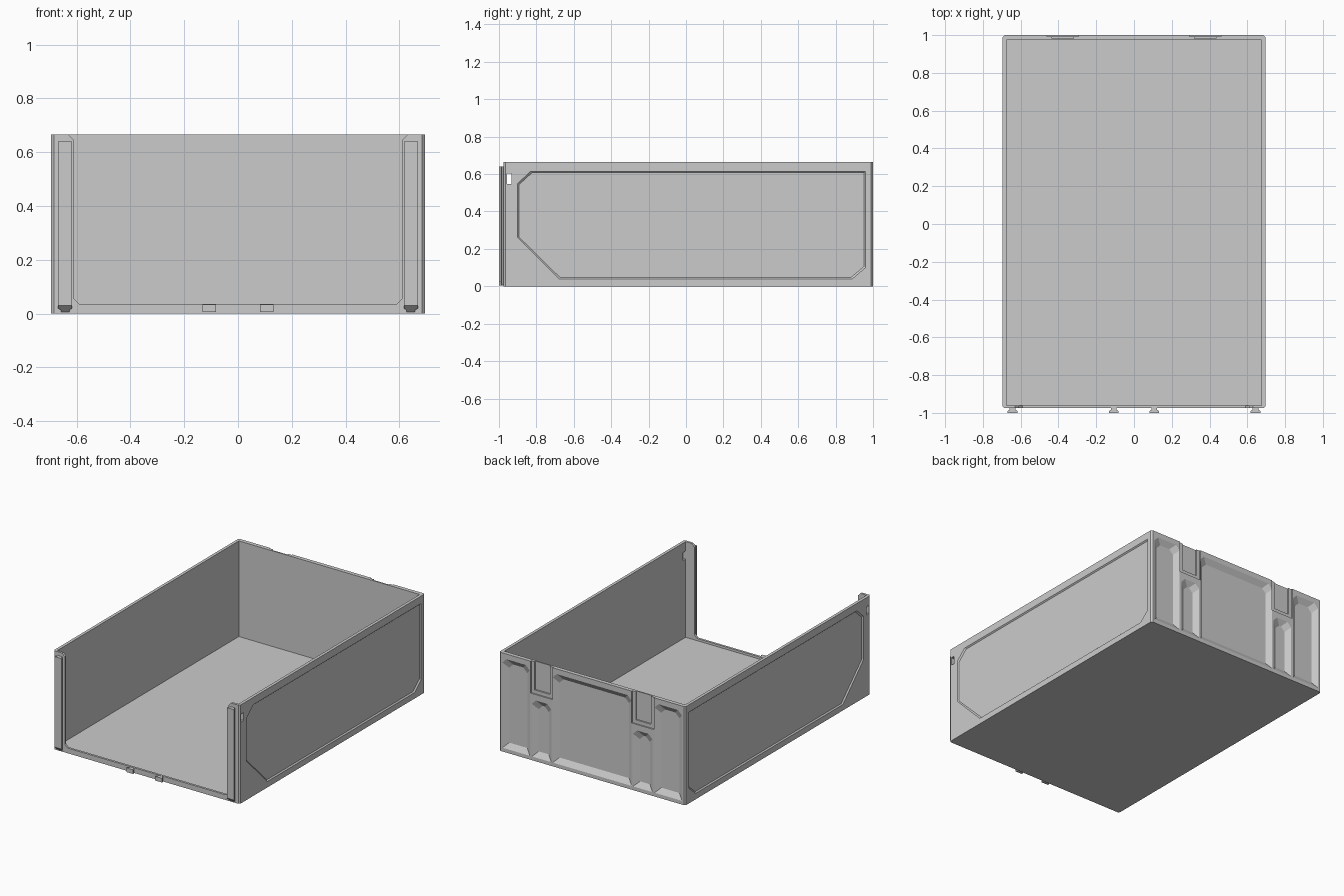
import bpy, bmesh

if "Cube" in bpy.data.objects:
    bpy.data.objects.remove(bpy.data.objects["Cube"])

W, H, FRONT, BACK = 0.695, 0.665, -0.975, 1.0


def loft(name, loops):
    """Closed solid joining matching loops of 3D points."""
    bm = bmesh.new()
    rings = [[bm.verts.new(p) for p in loop] for loop in loops]
    n = len(rings[0])
    for a, b in zip(rings, rings[1:]):
        for i in range(n):
            j = (i + 1) % n
            bm.faces.new((a[i], a[j], b[j], b[i]))
    bm.faces.new(rings[0])
    bm.faces.new(rings[-1])
    bmesh.ops.recalc_face_normals(bm, faces=bm.faces)
    mesh = bpy.data.meshes.new(name)
    bm.to_mesh(mesh)
    bm.free()
    obj = bpy.data.objects.new(name, mesh)
    bpy.context.collection.objects.link(obj)
    return obj


def rect(x0, x1, y0, y1):
    return [(x0, y0), (x1, y0), (x1, y1), (x0, y1)]


def box(name, x0, x1, y0, y1, z0, z1):
    return loft(name, [[(x, y, z) for x, y in rect(x0, x1, y0, y1)] for z in (z0, z1)])


def cut(target, cutter):
    cutter.hide_render = True
    mod = target.modifiers.new("cut", 'BOOLEAN')
    mod.operation, mod.solver, mod.object = 'DIFFERENCE', 'EXACT', cutter
    bpy.context.view_layer.objects.active = target
    bpy.ops.object.modifier_apply(modifier=mod.name)
    bpy.data.objects.remove(cutter)


def recess(x0, x1, z0, z1, depth=0.023, s=0.035, c=0.03):
    """Tapered pocket in the back wall with clipped top corners."""
    def outline(i, y):
        a, b, lo, hi = x0 + i, x1 - i, z0 + i, z1 - i
        return [(x, y, z) for x, z in ((a, lo), (b, lo), (b, hi - c), (b - c, hi),
                                       (a + c, hi), (a, hi - c))]
    return loft("recess_cutter", [outline(0, BACK + .05), outline(0, BACK),
                                  outline(s, BACK - depth)])


# Outer shell with clipped vertical corners
c = 0.01
plan = [(-W + c, FRONT), (W - c, FRONT), (W, FRONT + c), (W, BACK - c),
        (W - c, BACK), (-W + c, BACK), (-W, BACK - c), (-W, FRONT + c)]
tray = loft("open_front_tray", [[(x, y, z) for x, y in plan] for z in (0, H)])

# Storage cavity
cut(tray, box("cavity_cutter", -W + .02, W - .02, FRONT + .015, BACK - .027, .02, 1))

# Front opening leaving a thin flange and lip
half = [(.59, .035), (.61, .055), (.61, H - .02), (.63, H), (.63, .8)]
opening = half + [(-x, z) for x, z in reversed(half)]
cut(tray, loft("opening_cutter", [[(x, y, z) for x, z in opening]
                                  for y in (FRONT - .1, FRONT + .05)]))

# Back recesses
cut(tray, recess(-.295, .295, .025, .63))
for s in (-1, 1):
    for a, b, top in ((.465, .67, .63), (.305, .45, .41)):
        x0, x1 = sorted((s * a, s * b))
        cut(tray, recess(x0, x1, .025, top))
    # Latch notch with a deeper middle slot
    x0, x1 = sorted((s * .295, s * .46))
    cut(tray, box("notch_cutter", x0, x1, BACK - .008, BACK + .1, .45, .8))
    cut(tray, box("slot_cutter", x0 + .025, x1 - .025, BACK - .018, BACK + .1, .475, .8))

# Side panels and hand-latch slots
panel = [(-.9, .55), (-.83, .615), (.96, .615), (.96, .1), (.89, .04), (-.68, .04), (-.9, .26)]
cy, cz = .03, .33
inner = [(cy + (y - cy) * .991, cz + (z - cz) * .975) for y, z in panel]
for s in (-1, 1):
    cut(tray, loft("panel_cutter", [[(s * x, y, z) for y, z in pts] for x, pts in
                                    ((W + .05, panel), (W, panel), (W - .008, inner))]))
cut(tray, box("slot_hole_cutter", -1, 1, -.958, -.932, .548, .602))


def dovetail(name, x, w, z0, z1, slope):
    """Connector that widens toward the front, with a sloped foot."""
    rings = []
    for z, foot in ((z0, slope), (z1, 0)):
        rings.append([(x - w * .6, FRONT + .002, z), (x + w * .6, FRONT + .002, z),
                      (x + w * .6, FRONT - .008, z + foot * .3), (x + w, FRONT - .015, z + foot * .6),
                      (x + w, -1, z + foot), (x - w, -1, z + foot),
                      (x - w, FRONT - .015, z + foot * .6), (x - w * .6, FRONT - .008, z + foot * .3)])
    return loft(name, rings)


# Front rails and bottom lugs
for side, s in (("left", -1), ("right", 1)):
    dovetail(side + "_front_rail", s * .643, .026, .005, .64, .025)
    dovetail(side + "_bottom_lug", s * .107, .025, .005, .033, 0)
